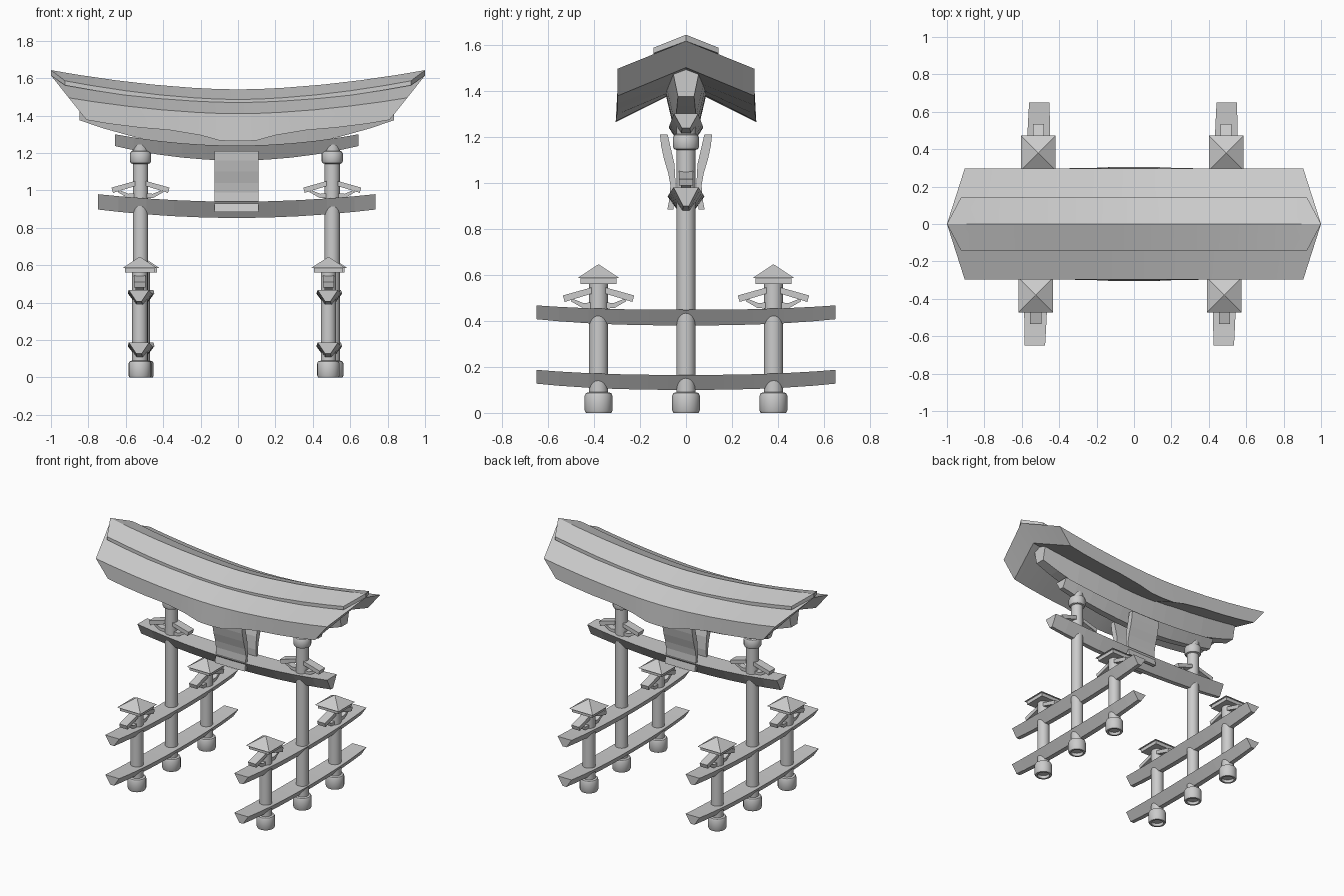
import bpy, bmesh, math

if "Cube" in bpy.data.objects:
    bpy.data.objects.remove(bpy.data.objects["Cube"])

TS = [-1, -.85, -.65, -.45, -.25, -.12, 0, .12, .25, .45, .65, .85, 1]


def finish(name, bm, smooth=None):
    bmesh.ops.recalc_face_normals(bm, faces=bm.faces)
    me = bpy.data.meshes.new(name)
    bm.to_mesh(me)
    bm.free()
    ob = bpy.data.objects.new(name, me)
    bpy.context.collection.objects.link(ob)
    if smooth:
        bpy.ops.object.select_all(action='DESELECT')
        ob.select_set(True)
        bpy.context.view_layer.objects.active = ob
        bpy.ops.object.shade_smooth_by_angle(angle=math.radians(smooth))
    return ob


def loft(name, rings, caps=True, smooth=None):
    bm = bmesh.new()
    vs = [[bm.verts.new(p) for p in r] for r in rings]
    n = len(rings[0])
    for a, b in zip(vs, vs[1:]):
        for i in range(n):
            j = (i + 1) % n
            bm.faces.new((a[i], a[j], b[j], b[i]))
    if caps:
        for r in (vs[0], vs[-1]):
            if n == 6:  # chevron section: two quads
                bm.faces.new((r[0], r[1], r[4], r[5]))
                bm.faces.new((r[1], r[2], r[3], r[4]))
            else:
                bm.faces.new(r)
    return finish(name, bm, smooth)


def beam(name, half, zb, zt, end_zb, end_zt, wb, wt, taper, put, power=2):
    """Upswept beam, V-shaped section, narrowing to its ends."""
    rings = []
    for t in TS:
        k = abs(t) ** power
        b, tp = zb + (end_zb - zb) * k, zt + (end_zt - zt) * k
        f = 1 - (1 - taper) * t * t
        rings.append([put(t * half, s * w * f, z) for s, w, z in
                      ((-1, wb, b), (1, wb, b), (1, wt, tp), (-1, wt, tp))])
    return loft(name, rings)


def lathe(name, x, y, prof, n=20):
    rings = [[(x + r * math.cos(2 * math.pi * i / n), y + r * math.sin(2 * math.pi * i / n), z)
              for i in range(n)] for r, z in prof]
    return loft(name, rings, smooth=35)


def prism(name, prof, w, put):
    return loft(name, [[put(u, s * w, z) for u, z in prof] for s in (-1, 1)])


def box_stack(name, x, y, levels):
    return loft(name, [[(x + a * h, y + b * h, z) for a, b in ((-1, -1), (1, -1), (1, 1), (-1, 1))]
                       for h, z in levels])


# wedge braces sitting on a beam, both sides of a pillar
PLANK = [(.03, .095), (.155, .06), (.147, .032), (.03, .068)]
STRUT = [(.03, .003), (.07, .006), (.122, .036), (.11, .045), (.065, .027), (.03, .03)]


def braces(name, x, y, z0, along_x):
    for s in (-1, 1):
        def put(u, v, z):
            return (x + s * u, y + v, z0 + z) if along_x else (x + v, y + s * u, z0 + z)
        prism(name + "_plank", PLANK, .03, put)
        prism(name + "_strut", STRUT, .022, put)


# pillar profiles: hollow-bottomed foot collar, shaft, neck collar
FOOT = [(.04, .02), (.042, 0), (.055, 0), (.06, .01), (.06, .075), (.055, .086), (.041, .09)]
MAIN = FOOT + [(.041, 1.142), (.052, 1.146), (.057, 1.156), (.057, 1.195), (.051, 1.208),
               (.042, 1.212), (.042, 1.26)]
SIDE = FOOT + [(.041, .565)]

# main pillars
for side, x in (("left", -.521), ("right", .504)):
    lathe(side + "_main_pillar", x, 0, MAIN)
    braces(side + "_main_brace", x, 0, .955, True)

# side frames: tie beams, short pillars, small roofs
for side, cx, sh in (("left", -.518, .018), ("right", .488, .012)):
    def put(u, v, z, cx=cx, sh=sh):
        return (cx + v + sh * u, u, z)
    beam(side + "_lower_tie", .65, .10, .165, .127, .187, .018, .068, .8, put, 2.5)
    beam(side + "_upper_tie", .65, .38, .448, .407, .467, .018, .068, .8, put, 2.5)
    for end, y in (("front", -.38), ("back", .38)):
        x = cx + sh * y
        tag = f"{side}_{end}"
        lathe(tag + "_short_pillar", x, y, SIDE)
        braces(tag + "_brace", x, y, .45, False)
        box_stack(tag + "_cap_block", x, y, [(.078, .56), (.078, .588)])
        box_stack(tag + "_cap_roof", x, y, [(.092, .585), (.001, .645)])


# beams across the gate
def across(u, v, z):
    return (u - .007, v, z)


beam("cross_beam", .742, .853, .94, .898, .98, .018, .08, .68, across)
beam("lower_lintel", .65, 1.16, 1.24, 1.237, 1.30, .025, .075, .7, across)
beam("upper_lintel", .84, 1.22, 1.39, 1.375, 1.51, .05, .09, .7, across)

# centre plaques, front and back, with a concave face
PLAQUE = [(.113, 1.21), (.108, 1.16), (.095, 1.10), (.077, 1.04), (.068, .99), (.07, .94),
          (.081, .884), (.055, .884), (.045, .99), (.05, 1.08), (.08, 1.21)]
for name, s in (("front_plaque", -1), ("back_plaque", 1)):
    prism(name, PLAQUE, .117, lambda u, v, z, s=s: (v - .008, s * u, z))

# main roof: thick sagging chevron slab with a drop at the middle of the eaves
rings, cap = [], []
for t in TS:
    a = abs(t)
    k = a ** 1.75
    dip = .042 * min(1, max(0, (.33 - a) / .19))
    zr, ze = 1.525 + .09 * k, 1.41 + .085 * k
    zeb = 1.305 + .03 * a + .042 * a ** 3 - dip
    out = .297 + .2 * dip
    rings.append([(.905 * t, -.297, ze), (t, 0, zr), (.905 * t, .297, ze),
                  (.81 * t, out, zeb), (.89 * t, 0, 1.415 + .085 * k), (.81 * t, -out, zeb)])
    # ridge cap layer lying on the slab
    zc, zs = 1.54 + .103 * k, 1.486 + .1 * k
    cap.append([(.925 * t, -.142, zs), (t, 0, zc), (.925 * t, .142, zs),
                (.925 * t, .142, zs - .024), (t, 0, zc - .028), (.925 * t, -.142, zs - .024)])
loft("main_roof", rings, smooth=20)
loft("ridge_cap", cap, smooth=20)
